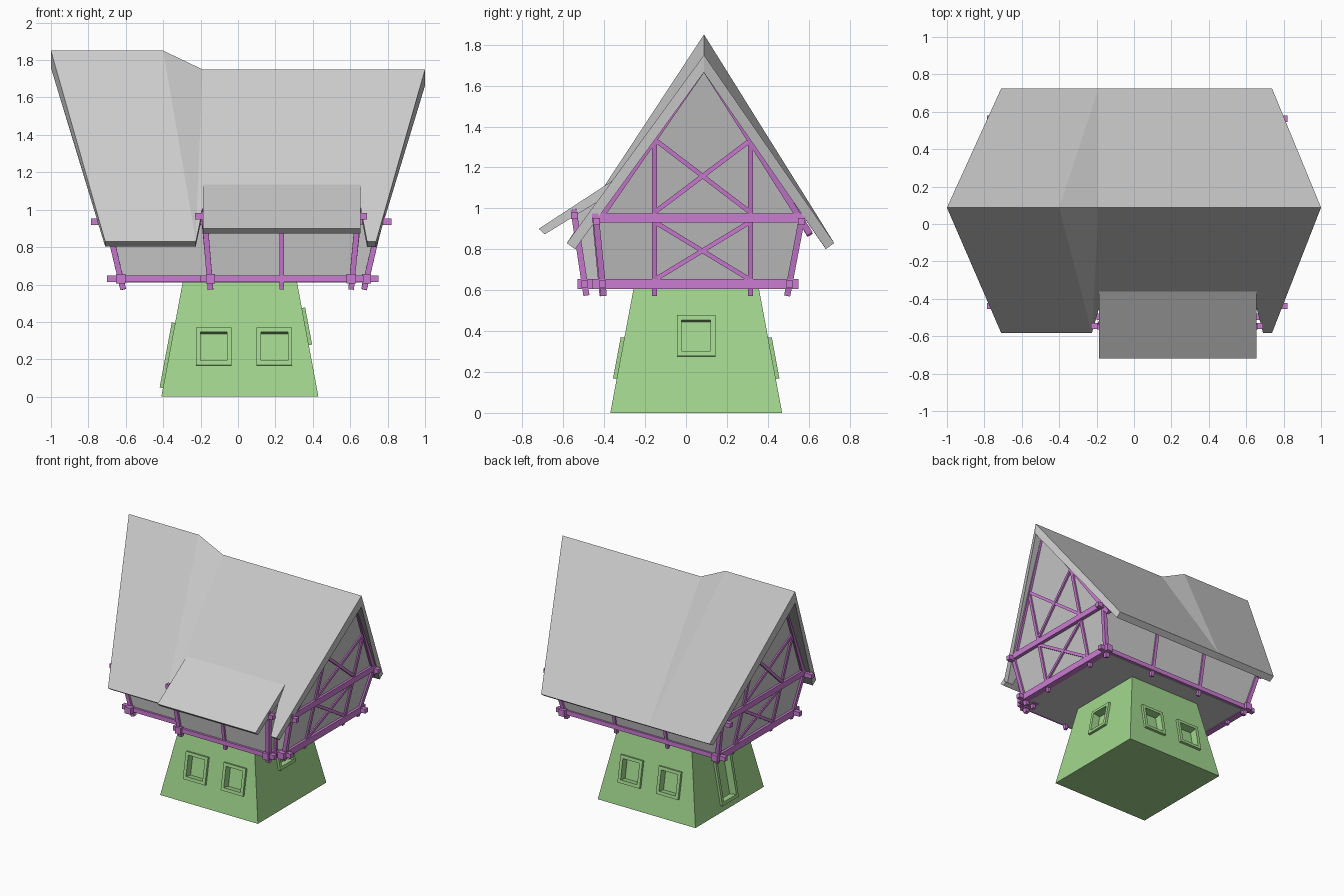
import bpy, bmesh
from mathutils import Vector, Matrix

if "Cube" in bpy.data.objects:
    bpy.data.objects.remove(bpy.data.objects["Cube"])


def make(name, bm, mat=None):
    bmesh.ops.recalc_face_normals(bm, faces=bm.faces)
    me = bpy.data.meshes.new(name)
    bm.to_mesh(me)
    bm.free()
    ob = bpy.data.objects.new(name, me)
    bpy.context.collection.objects.link(ob)
    if mat:
        me.materials.append(mat)
    return ob


def material(name, col):
    m = bpy.data.materials.new(name)
    m.diffuse_color = (*col, 1)
    m.use_nodes = True
    m.node_tree.nodes["Principled BSDF"].inputs["Base Color"].default_value = m.diffuse_color
    return m


def loft(bm, rings):
    vs = [[bm.verts.new(p) for p in r] for r in rings]
    n = len(vs[0])
    for a, b in zip(vs, vs[1:]):
        for i in range(n):
            j = (i + 1) % n
            bm.faces.new((a[i], a[j], b[j], b[i]))
    bm.faces.new(vs[0])
    bm.faces.new(vs[-1])


def beam(bm, p, q, w):
    p, q = Vector(p), Vector(q)
    d = (q - p).normalized()
    ref = Vector((1, 0, 0)) if abs(d.x) < 0.7 else Vector((0, 0, 1))
    a = d.cross(ref).normalized() * w / 2
    b = d.cross(a).normalized() * w / 2
    loft(bm, [[c + a + b, c + a - b, c - a - b, c - a + b] for c in (p, q)])


green = material("stone_green", (0.36, 0.68, 0.27))
purple = material("timber_purple", (0.6, 0.2, 0.65))

# Tapered stone base
CX, CY, R, SL = 0.01, 0.05, 0.42, 0.187
bm = bmesh.new()
loft(bm, [[(CX + sx * r, CY + sy * r, z) for sx, sy in ((-1, -1), (1, -1), (1, 1), (-1, 1))]
          for z, r in ((0, R), (0.62, R - SL * 0.62))])
base = make("stone_base", bm, green)

# Window and door surrounds, with recesses cut into the base
frames, cuts = bmesh.new(), bmesh.new()


def box(bm, M, x0, x1, y0, y1, z0, z1):
    loft(bm, [[M @ Vector((x, y, z)) for x, y in ((x0, y0), (x1, y0), (x1, y1), (x0, y1))]
              for z in (z0, z1)])


def opening(turn, u, z0, z1, w):
    zc = (z0 + z1) / 2
    up = Vector((0, SL, 1)).normalized()
    out = Vector((0, -1, SL)).normalized()
    L = Matrix(((1, up.x, -out.x, u), (0, up.y, out.y, SL * zc - R), (0, up.z, out.z, zc), (0, 0, 0, 1)))
    M = Matrix.Translation((CX, CY, 0)) @ Matrix.Rotation(turn * 1.5707963, 4, 'Z') @ L
    h, w, t = (z1 - z0) / 2 * 1.01, w / 2, 0.024
    for s in (-1, 1):
        a, b = sorted((s * w, s * (w - t)))
        box(frames, M, a, b, -h, h, -0.01, 0.018)
        a, b = sorted((s * h, s * (h - t)))
        box(frames, M, t - w, w - t, a, b, -0.01, 0.018)
    box(cuts, M, t - w, w - t, t - h, h - t, -0.04, 0.05)


for turn in (0, 2):
    for u in (-0.14, 0.185) if turn == 0 else (-0.165, 0.165):
        opening(turn, u, 0.165, 0.368, 0.19)
opening(1, 0, 0.275, 0.475, 0.19)
opening(3, 0, 0.045, 0.395, 0.2)
make("window_and_door_frames", frames, green)
cutter = make("recess_cutter", cuts)
cutter.hide_render = True
cutter.hide_viewport = True
mod = base.modifiers.new("recesses", 'BOOLEAN')
mod.object = cutter
mod.solver = 'EXACT'


# Leaning wall planes of the upper storey
def gable_x(side, z):
    return 0.03 + side * (0.65 + 0.235 * (z - 0.6))


def front_y(z):
    return -0.405 - 0.1 * (z - 0.6)


def back_y(z):
    return 0.50 + 0.19 * (z - 0.6)


# Upper storey body with gables
YR = 0.088
rings = []
for x, top in ((-1, 1.78), (-0.4, 1.78), (-0.19, 1.68), (1, 1.68)):
    sec = [(front_y(0.61), 0.61), (front_y(0.94), 0.94), (YR, top), (back_y(0.94), 0.94), (back_y(0.61), 0.61)]
    rings.append([(gable_x(x, z) if abs(x) == 1 else x, y, z) for y, z in sec])
bm = bmesh.new()
loft(bm, rings)
make("upper_storey", bm)

# Front bay
bm = bmesh.new()
loft(bm, [[(-0.15, -0.49, 0.61), (0.61, -0.49, 0.61), (0.61, -0.35, 0.61), (-0.15, -0.35, 0.61)],
          [(-0.178, -0.545, 0.98), (0.642, -0.545, 0.98), (0.642, -0.35, 1.1), (-0.178, -0.35, 1.1)]])
make("front_bay", bm)

# Main roof skin with a step in the ridge and a notch for the bay
bm = bmesh.new()
V = lambda *p: bm.verts.new(p)
EZ = 0.83
r1, r2, r3, r4 = V(-1, YR, 1.85), V(-0.4, YR, 1.85), V(-0.19, YR, 1.75), V(1, YR, 1.75)
fl, fm, fr, fe = V(-0.71, -0.583, EZ), V(-0.225, -0.583, EZ), V(0.69, -0.583, EZ), V(0.738, -0.583, EZ)
k = (1.75 - EZ) / (YR + 0.583)
ny = -0.39
nl, nr = V(-0.17, ny, EZ + k * (ny + 0.583)), V(0.64, ny, EZ + k * (ny + 0.583))
bl, bk, br = V(-0.71, 0.725, EZ), V(-0.19, 0.725, EZ), V(0.738, 0.725, EZ)
for f in ((r1, fl, fm, r2), (r2, fm, r3), (r3, fm, nl), (r3, nl, nr, r4), (r4, nr, fr, fe),
          (r2, bk, bl, r1), (r3, bk, r2), (r4, br, bk, r3)):
    bm.faces.new(f)
roof = make("main_roof", bm)
if roof.data.polygons[0].normal.z < 0:
    roof.data.flip_normals()
mod = roof.modifiers.new("thickness", 'SOLIDIFY')
mod.thickness = 0.05
mod.offset = -1
mod.use_even_offset = True

# Bay roof slab
bm = bmesh.new()
loft(bm, [[(x, -0.36, 1.135), (x, -0.72, 0.90), (x, -0.69, 0.873), (x, -0.33, 1.095)] for x in (-0.187, 0.655)])
make("bay_roof", bm)

# Gable timber framing on both ends
bm = bmesh.new()
for s in (-1, 1):
    def gb(y0, z0, y1, z1, w):
        beam(bm, (gable_x(s, z0), y0, z0), (gable_x(s, z1), y1, z1), w)
    top = 1.69 if s > 0 else 1.77
    k = (top - 0.94) / (YR + 0.43)
    kb = (top - 0.94) / (0.565 - YR)
    gb(-0.46, 0.63, 0.55, 0.63, 0.05)
    gb(-0.46, 0.953, 0.585, 0.953, 0.045)
    gb(-0.43, 0.94, YR, top, 0.03)
    gb(0.605, 0.94 - kb * 0.04, YR, top, 0.03)
    zf, zb = top - k * (YR + 0.155), top - kb * (0.315 - YR)
    gb(-0.155, 0.575, -0.155, zf, 0.024)
    gb(0.315, 0.575, 0.315, zb, 0.024)
    gb(-0.155, 0.65, 0.315, 0.935, 0.022)
    gb(-0.155, 0.935, 0.315, 0.65, 0.022)
    gb(-0.155, 0.98, 0.315, zb, 0.022)
    gb(-0.155, zf, 0.315, 0.98, 0.022)
    for fy in (front_y, back_y):
        gb(fy(0.575), 0.575, fy(0.95), 0.95, 0.03)
make("gable_timbers", bm, purple)

# Long wall beams and posts
bm = bmesh.new()
for fy in (front_y, back_y):
    beam(bm, (-0.70, fy(0.63), 0.63), (0.75, fy(0.63), 0.63), 0.034)
    beam(bm, (-0.785, fy(0.935), 0.935), (0.82, fy(0.935), 0.935), 0.034)
for x in (-0.19, 0.25):
    beam(bm, (x, back_y(0.575), 0.575), (x, back_y(0.92), 0.92), 0.024)
make("wall_timbers", bm, purple)

# Bay beams and posts
bm = bmesh.new()
beam(bm, (-0.20, -0.495, 0.63), (0.67, -0.495, 0.63), 0.034)
beam(bm, (-0.23, -0.545, 0.965), (0.69, -0.545, 0.965), 0.034)
for x0, x1 in ((-0.147, -0.182), (0.605, 0.645)):
    beam(bm, (x0, -0.53, 0.63), (x0, -0.38, 0.63), 0.05)
    beam(bm, (x0, -0.487, 0.575), (x1, -0.55, 0.995), 0.03)
    beam(bm, (x0, -0.41, 0.575), (x1, -0.445, 0.94), 0.026)
beam(bm, (0.235, -0.487, 0.575), (0.235, -0.545, 0.96), 0.024)
make("bay_timbers", bm, purple)
